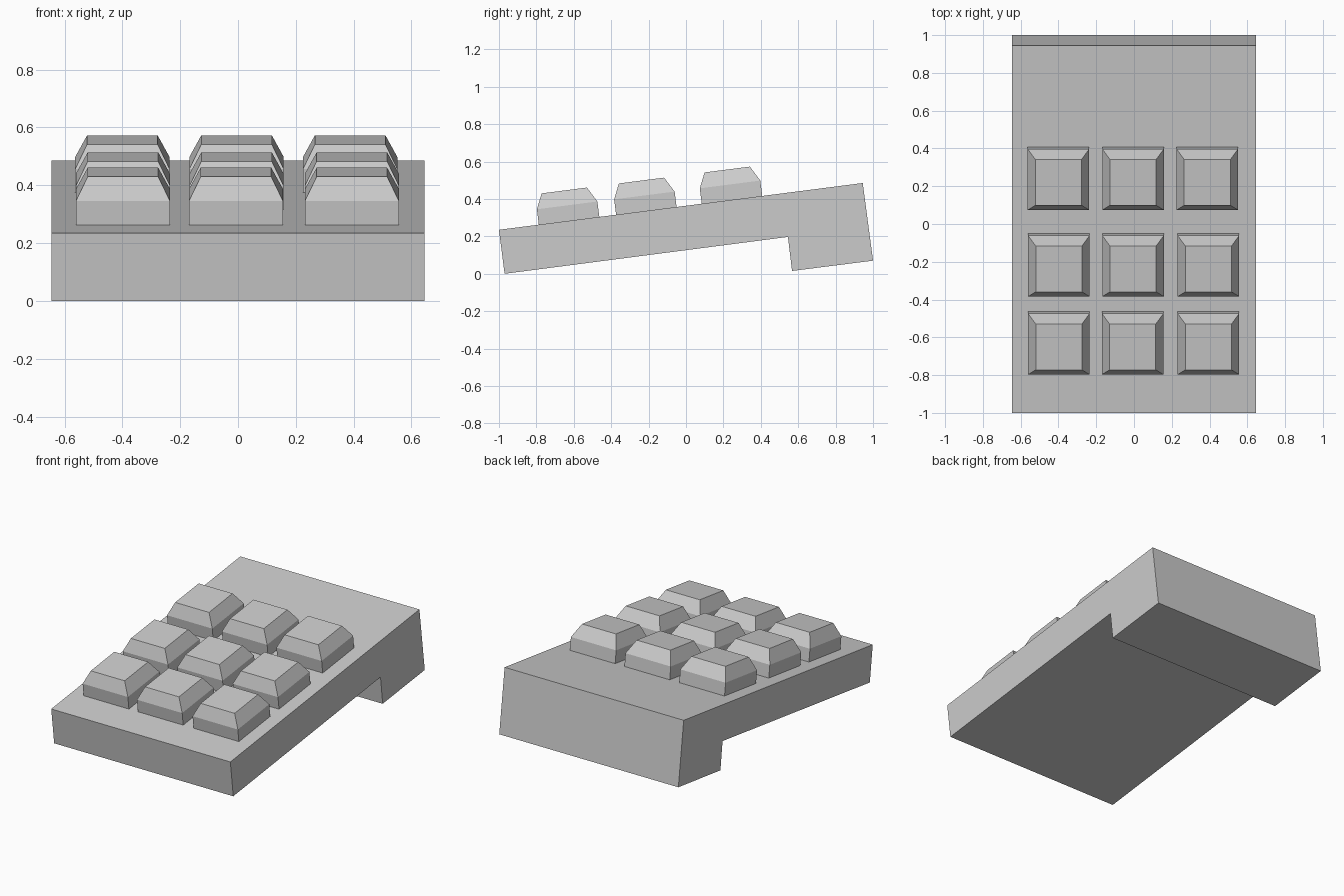
import bpy, bmesh, math
from mathutils import Matrix

if "Cube" in bpy.data.objects:
    bpy.data.objects.remove(bpy.data.objects["Cube"])


def make_object(name, verts, faces, matrix=None):
    mesh = bpy.data.meshes.new(name)
    bm = bmesh.new()
    vs = [bm.verts.new(v) for v in verts]
    for f in faces:
        bm.faces.new([vs[i] for i in f])
    bmesh.ops.recalc_face_normals(bm, faces=bm.faces[:])
    bm.to_mesh(mesh)
    bm.free()
    obj = bpy.data.objects.new(name, mesh)
    if matrix is not None:
        obj.matrix_world = matrix
    bpy.context.collection.objects.link(obj)
    return obj


# Sloped case with a raised rear foot: side profile (y, z) extruded along x
HALF_W = 0.645
profile = [(-1, 0.235), (-0.97, 0.0), (0.545, 0.197),
           (0.567, 0.015), (1, 0.07), (0.945, 0.485)]
n = len(profile)
verts = [(x, y, z) for x in (-HALF_W, HALF_W) for y, z in profile]
faces = [tuple(range(n)), tuple(range(n, 2 * n))]
faces += [(i, (i + 1) % n, n + (i + 1) % n, n + i) for i in range(n)]
make_object("case", verts, faces)

# Keycaps: straight skirt, then tapered to a smaller flat top
SLOPE = (0.485 - 0.235) / 1.945
TILT = Matrix.Rotation(math.atan(SLOPE), 4, 'X')
H = 0.163


def keycap(name, x, y):
    # each ring: x min, x max, y min, y max, z
    rings = [(-H, H, -H, H, -0.005),
             (-H, H, -H, H, 0.083),
             (-0.122, 0.122, -0.127, 0.117, 0.164)]
    vs = []
    for x0, x1, y0, y1, z in rings:
        vs += [(x0, y0, z), (x1, y0, z), (x1, y1, z), (x0, y1, z)]
    fs = [(0, 1, 2, 3), (8, 9, 10, 11)]
    for r in (0, 4):
        fs += [(r + i, r + (i + 1) % 4, r + 4 + (i + 1) % 4, r + 4 + i)
               for i in range(4)]
    z = 0.235 + (y + 1) * SLOPE
    make_object(name, vs, fs, Matrix.Translation((x, y, z)) @ TILT)


# Three rows of three keys, rows slightly uneven
rows = [("front", -0.625, (-0.398, -0.007, 0.394)),
        ("middle", -0.212, (-0.398, -0.005, 0.394)),
        ("back", 0.246, (-0.400, -0.005, 0.388))]
for row, y, xs in rows:
    for col, x in zip(("left", "centre", "right"), xs):
        keycap(f"key_{row}_{col}", x, y)
